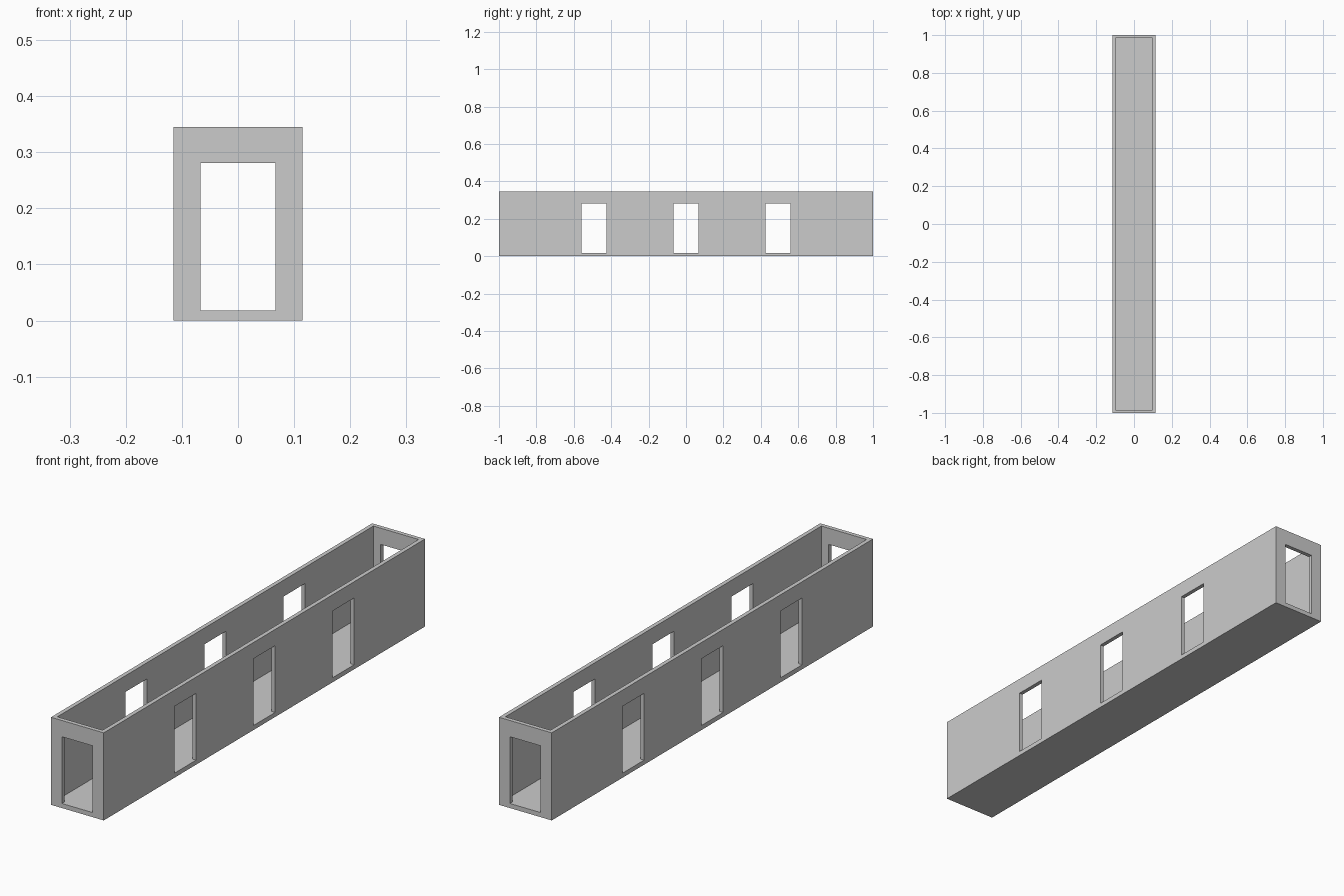
import bpy

if "Cube" in bpy.data.objects:
    bpy.data.objects.remove(bpy.data.objects["Cube"])

HALF_X, HALF_Y, HEIGHT = 0.115, 1.0, 0.345
WALL, FLOOR = 0.0165, 0.018
DOOR_HALF, DOOR_TOP = 0.067, 0.281


def box(name, x0, x1, y0, y1, z0, z1):
    bpy.ops.mesh.primitive_cube_add(size=1)
    ob = bpy.context.object
    ob.name = name
    ob.location = ((x0 + x1) / 2, (y0 + y1) / 2, (z0 + z1) / 2)
    ob.scale = (x1 - x0, y1 - y0, z1 - z0)
    bpy.ops.object.transform_apply(location=True, rotation=False, scale=True)
    return ob


# Solid corridor block
corridor = box("corridor", -HALF_X, HALF_X, -HALF_Y, HALF_Y, 0, HEIGHT)

# Open-topped interior
ix, iy = HALF_X - WALL, HALF_Y - WALL
cutters = [box("interior_cutter", -ix, ix, -iy, iy, FLOOR, HEIGHT + 0.1)]

# Three doorways through both side walls
for y in (-0.492, 0, 0.492):
    cutters.append(box("side_door_cutter", -0.2, 0.2,
                       y - DOOR_HALF, y + DOOR_HALF, FLOOR, DOOR_TOP))

# Doorway through both end walls
cutters.append(box("end_door_cutter", -DOOR_HALF, DOOR_HALF, -1.1, 1.1, FLOOR, DOOR_TOP))

# Cut the openings, then drop the cutters
bpy.ops.object.select_all(action='DESELECT')
bpy.context.view_layer.objects.active = corridor
corridor.select_set(True)
for c in cutters:
    mod = corridor.modifiers.new("opening", 'BOOLEAN')
    mod.operation, mod.solver, mod.object = 'DIFFERENCE', 'EXACT', c
    bpy.ops.object.modifier_apply(modifier=mod.name)
    bpy.data.objects.remove(c, do_unlink=True)
